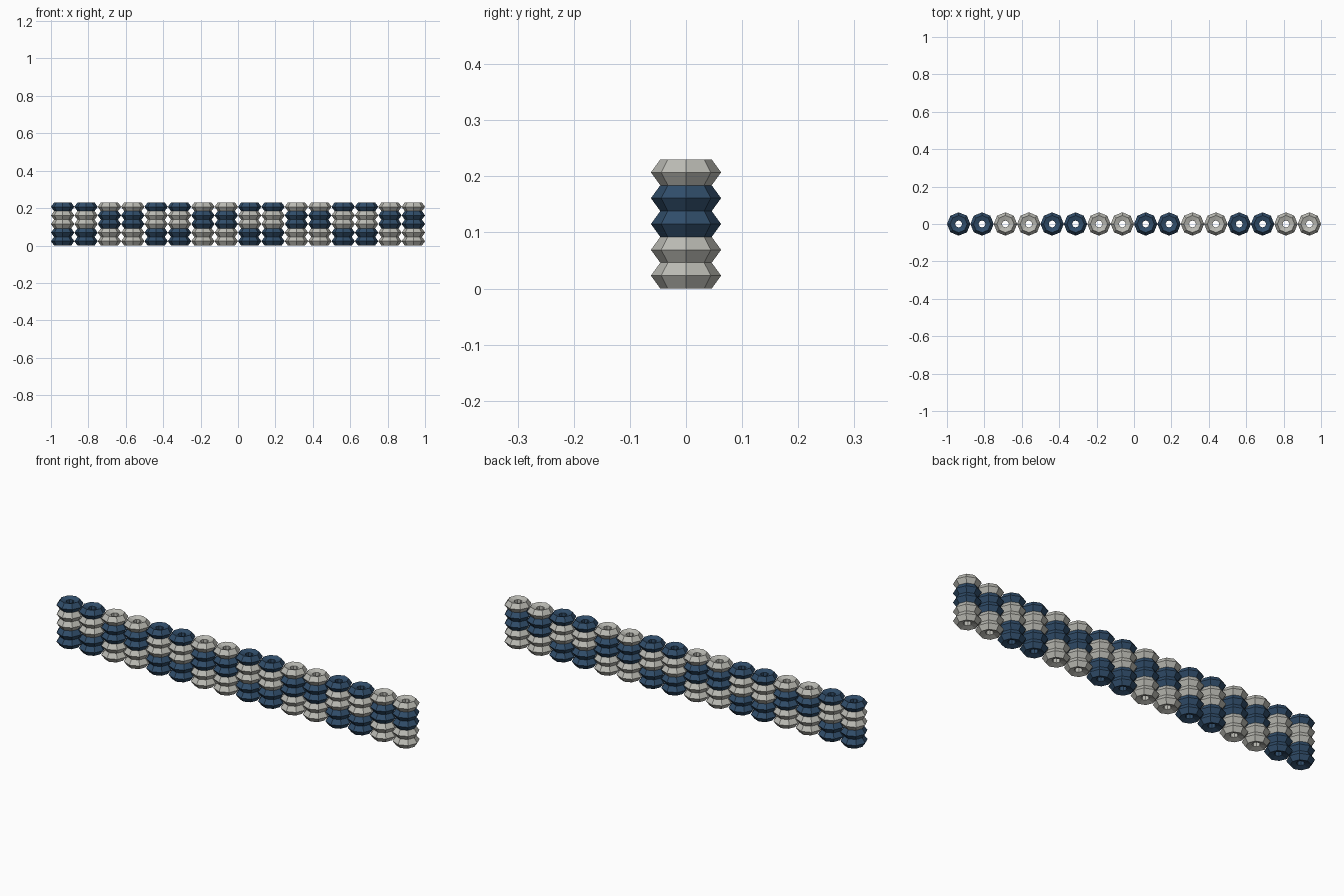
import bpy, math

if "Cube" in bpy.data.objects:
    bpy.data.objects.remove(bpy.data.objects["Cube"])

COLS, ROWS = 16, 5
PITCH_X, PITCH_Z = 0.125, 0.046
TUBE = PITCH_Z / (2 * math.sin(math.radians(72)))   # pentagonal tube section
RING = PITCH_X / 2 - TUBE


def material(name, color):
    m = bpy.data.materials.new(name)
    m.diffuse_color = color
    m.use_nodes = True
    m.node_tree.nodes["Principled BSDF"].inputs["Base Color"].default_value = m.diffuse_color
    return m


def bead_mesh(name, mat):
    # eight-sided ring with a five-sided section, point facing outward
    verts, faces = [], []
    for i in range(8):
        a = math.tau * i / 8
        for j in range(5):
            b = math.tau * j / 5
            r = RING + TUBE * math.cos(b)
            verts.append((r * math.cos(a), r * math.sin(a), TUBE * math.sin(b)))
            k, n = (i + 1) % 8, (j + 1) % 5
            faces.append((i * 5 + j, k * 5 + j, k * 5 + n, i * 5 + n))
    me = bpy.data.meshes.new(name)
    me.from_pydata(verts, [], faces)
    me.materials.append(mat)
    return me


navy = bead_mesh("navy_bead", material("navy", (0.03, 0.075, 0.145, 1)))
pale = bead_mesh("pale_bead", material("pale_grey", (0.5, 0.5, 0.46, 1)))

# bead strip in a two-by-two checker
for row in range(ROWS):
    for col in range(COLS):
        me = navy if (col // 2 + row // 2) % 2 == 0 else pale
        ob = bpy.data.objects.new(f"{me.name}_{row}_{col}", me)
        ob.location = ((col - (COLS - 1) / 2) * PITCH_X, 0, (row + 0.5) * PITCH_Z)
        bpy.context.collection.objects.link(ob)
